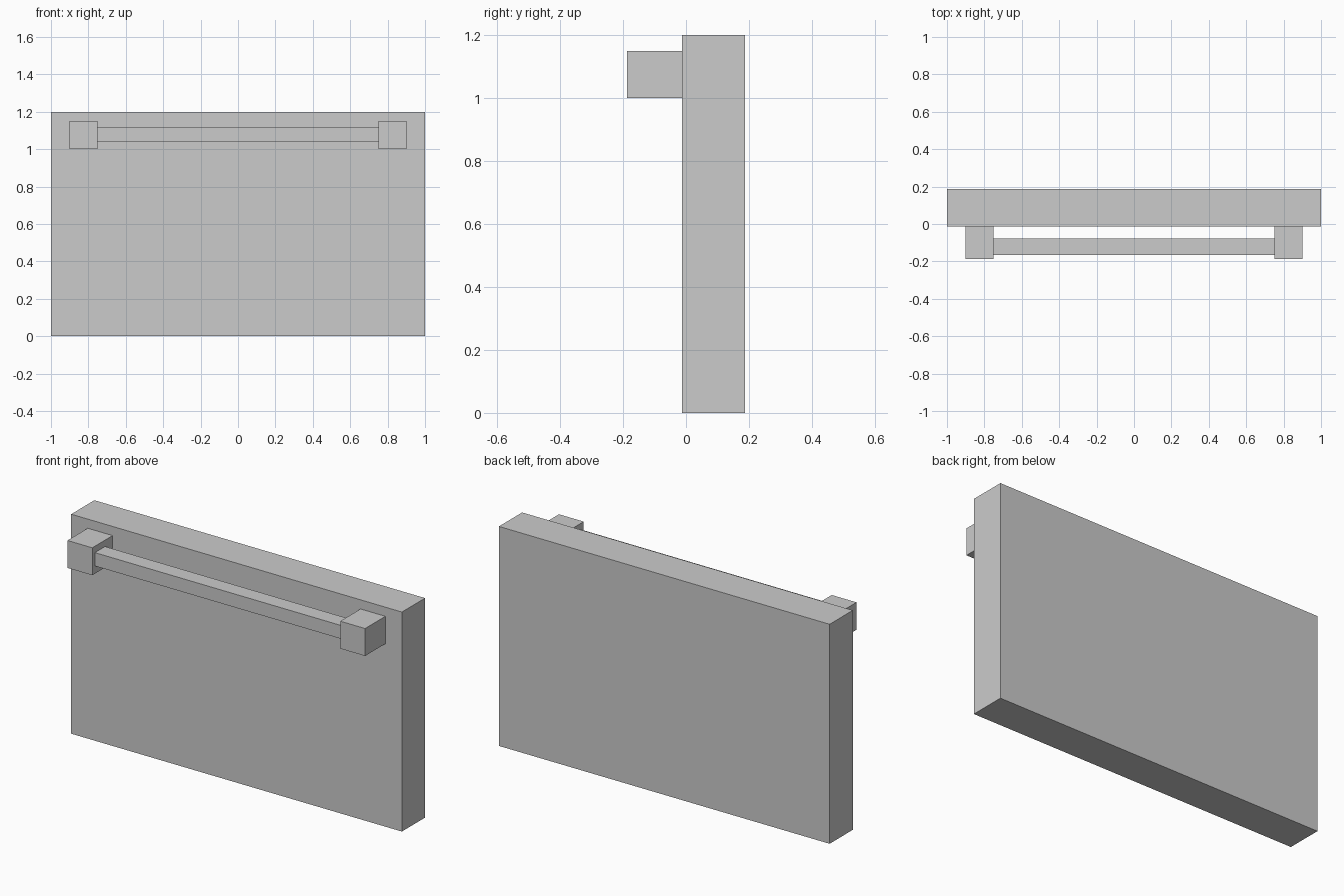
import bpy

if "Cube" in bpy.data.objects:
    bpy.data.objects.remove(bpy.data.objects["Cube"])


def box(name, x, y, z):
    """Box from (min, max) ranges on each axis."""
    bpy.ops.mesh.primitive_cube_add(size=1, location=[sum(r) / 2 for r in (x, y, z)])
    ob = bpy.context.object
    ob.name = name
    ob.scale = [r[1] - r[0] for r in (x, y, z)]
    bpy.ops.object.transform_apply(location=False, rotation=False, scale=True)
    return ob


FRONT = -0.0125  # front face of the panel

# Upright slab
box("panel", (-1, 1), (FRONT, 0.1875), (0, 1.2))

# Mounting blocks at each end of the handle
for side, x in (("left", (-0.9, -0.75)), ("right", (0.75, 0.9))):
    box(f"handle_mount_{side}", x, (-0.1875, FRONT), (1.0, 1.15))

# Bar between the mounts
box("handle_bar", (-0.75, 0.75), (-0.165, -0.0775), (1.042, 1.115))
